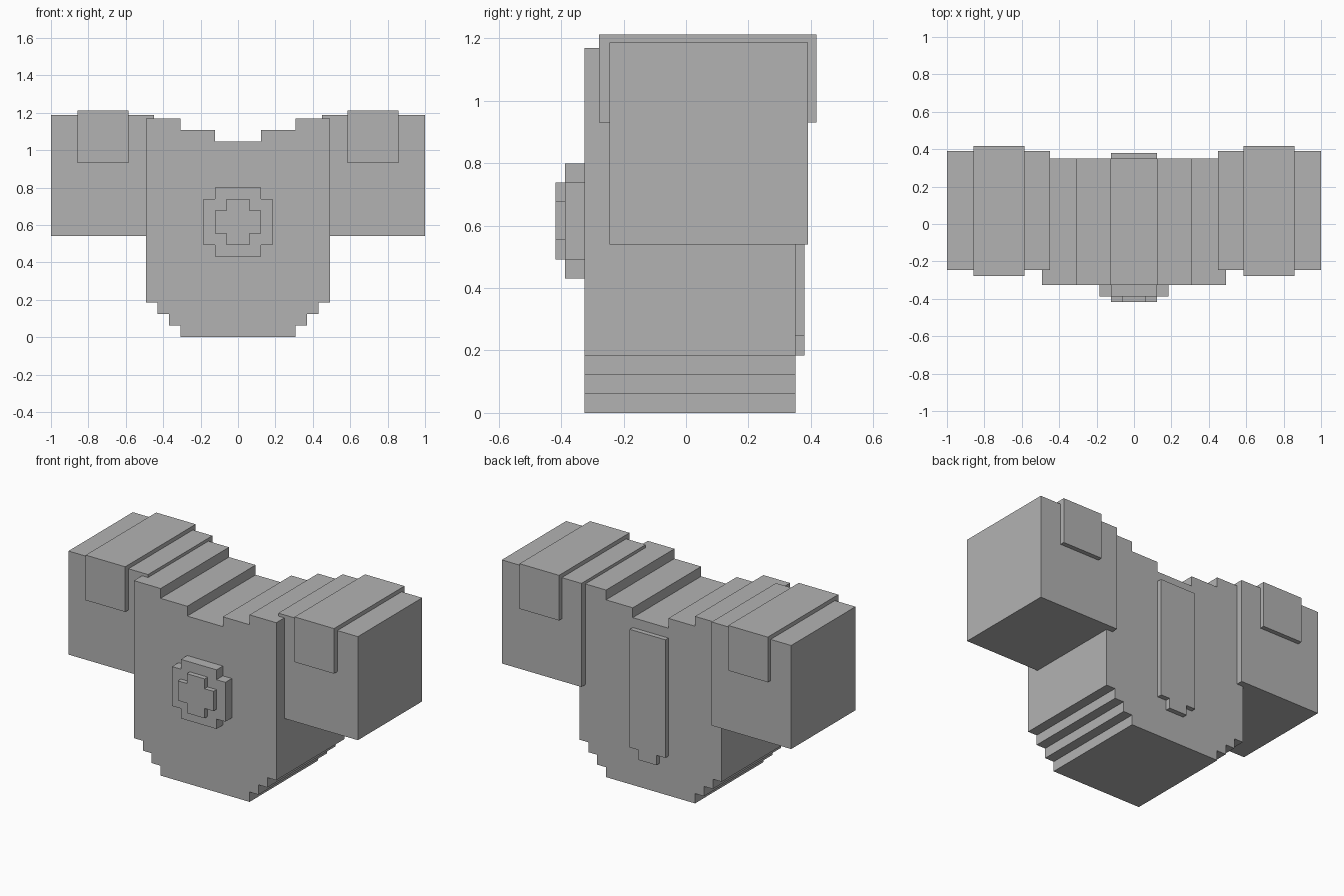
import bpy
import bmesh

old = bpy.data.objects.get("Cube")
if old:
    bpy.data.objects.remove(old, do_unlink=True)

U = 0.0615  # one block step

grey = bpy.data.materials.new("plain grey")
grey.use_nodes = True
colour = (0.45, 0.45, 0.45, 1)
grey.diffuse_color = colour
grey.node_tree.nodes["Principled BSDF"].inputs["Base Color"].default_value = colour


def extrude_profile(name, half, y0, y1):
    """Mirror a right-hand (x, z) outline, given bottom to top, and extrude it along y."""
    outline = half + [(-x, z) for x, z in reversed(half)]
    bm = bmesh.new()
    face = bm.faces.new([bm.verts.new((x, y0, z)) for x, z in outline])
    out = bmesh.ops.extrude_face_region(bm, geom=[face])
    moved = [v for v in out["geom"] if isinstance(v, bmesh.types.BMVert)]
    bmesh.ops.translate(bm, verts=moved, vec=(0, y1 - y0, 0))
    bmesh.ops.recalc_face_normals(bm, faces=bm.faces)
    finish(name, bm)


def box(name, xs, ys, zs):
    bm = bmesh.new()
    bmesh.ops.create_cube(bm, size=1)
    for v in bm.verts:
        v.co = [r[0] if c < 0 else r[1] for c, r in zip(v.co, (xs, ys, zs))]
    finish(name, bm)


def finish(name, bm):
    mesh = bpy.data.meshes.new(name)
    bm.to_mesh(mesh)
    bm.free()
    mesh.materials.append(grey)
    bpy.context.collection.objects.link(bpy.data.objects.new(name, mesh))


def stairs(steps):
    """Turn (half width, bottom, top) layers in block steps into a stepped outline."""
    return [(w * U, z * U) for w, low, high in steps for z in (low, high)]


# Torso with stepped hem and stepped neckline
hem = stairs([(5, 0, 1), (6, 1, 2), (7, 2, 3), (8, 3, 19)])
neckline = [(5 * U, 19 * U), (5 * U, 18 * U), (2 * U, 18 * U), (2 * U, 17 * U)]
extrude_profile("torso", hem + neckline, -0.325, 0.35)

# Chest emblem: a stepped disc with a raised cross
extrude_profile("chest_disc", stairs([(2, 7, 8), (3, 8, 12), (2, 12, 13)]), -0.388, -0.325)
extrude_profile("chest_cross", stairs([(1, 8, 9), (2, 9, 11), (1, 11, 12)]), -0.418, -0.388)

# Spine plate with a narrow tip
extrude_profile("spine_plate", stairs([(1, 3, 4), (2, 4, 16)]), 0.35, 0.38)

# Sleeves and the shoulder straps over them
for side, s in (("left", 1), ("right", -1)):
    box(side + "_sleeve", sorted((s * 0.45, s)), (-0.245, 0.39), (0.54, 1.187))
    box(side + "_shoulder_strap", sorted((s * 0.585, s * 0.858)), (-0.278, 0.418), (0.93, 1.212))
